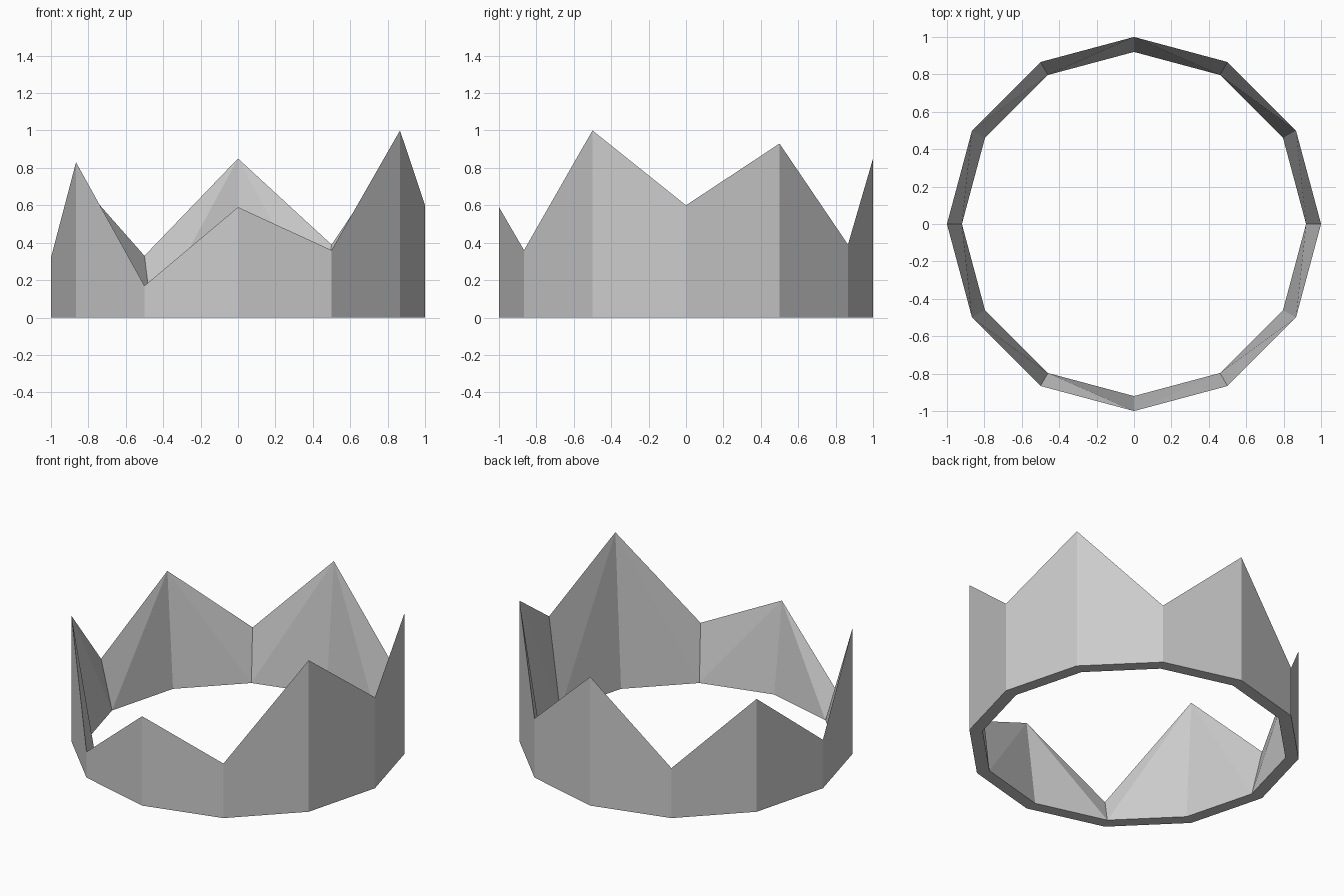
import bpy, bmesh
from math import cos, sin, pi

if "Cube" in bpy.data.objects:
    bpy.data.objects.remove(bpy.data.objects["Cube"])

# Rim heights every 30 degrees from +x: valleys alternate with peaks
heights = [0.60, 0.93, 0.39, 0.85, 0.33, 0.745,
           0.32, 0.83, 0.17, 0.59, 0.36, 1.00]
n = len(heights)
OUTER, INNER = 1.0, 0.92

bm = bmesh.new()


def ring(radius, zs):
    return [bm.verts.new((radius * cos(2 * pi * i / n),
                          radius * sin(2 * pi * i / n), z))
            for i, z in enumerate(zs)]


outer = ring(OUTER, [0] * n)
inner = ring(INNER, [0] * n)
rim = ring(OUTER, heights)

for i in range(n):
    j = (i + 1) % n
    # Upright outer wall and flat base band
    bm.faces.new((outer[i], outer[j], rim[j], rim[i]))
    bm.faces.new((outer[j], outer[i], inner[i], inner[j]))
    # Inner wall tapers to a knife-edge rim, creased from peak to valley foot
    if i % 2:
        bm.faces.new((inner[j], inner[i], rim[i]))
        bm.faces.new((inner[j], rim[i], rim[j]))
    else:
        bm.faces.new((inner[j], inner[i], rim[j]))
        bm.faces.new((inner[i], rim[i], rim[j]))

bmesh.ops.recalc_face_normals(bm, faces=bm.faces[:])
mesh = bpy.data.meshes.new("crown_band")
bm.to_mesh(mesh)
bm.free()
bpy.context.collection.objects.link(bpy.data.objects.new("crown_band", mesh))
